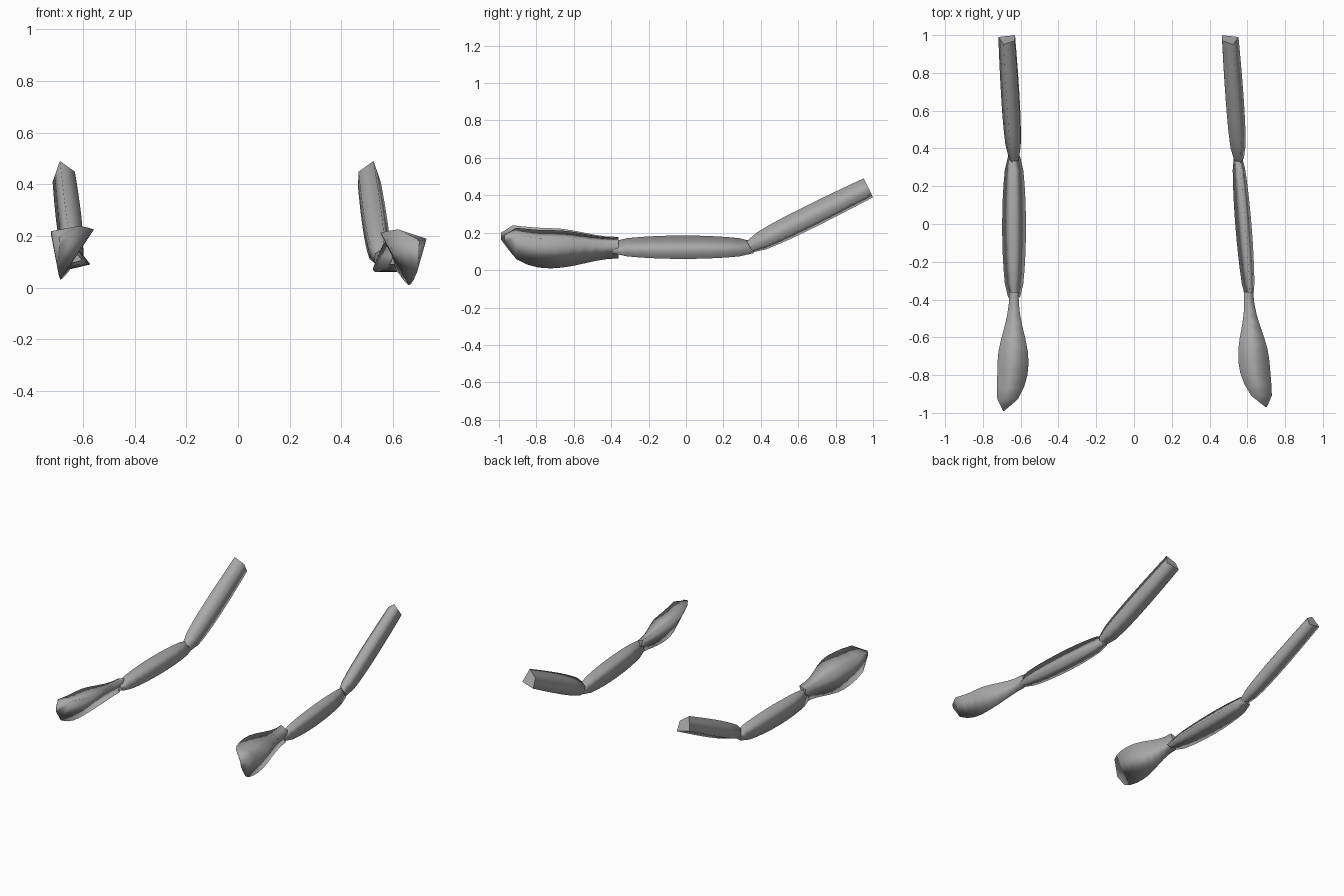
import bpy, bmesh, math
from mathutils import Vector

cube = bpy.data.objects.get("Cube")
if cube:
    bpy.data.objects.remove(cube, do_unlink=True)

grey = bpy.data.materials.new("plain grey")
grey.use_nodes = True
grey.diffuse_color = (0.4, 0.4, 0.4, 1)
grey.node_tree.nodes["Principled BSDF"].inputs["Base Color"].default_value = grey.diffuse_color

STEPS = 10
PEAK = 0.6


def paddle_size(t):
    """Narrow at the joint, swelling to a broad blade, then closing to a point."""
    if t < PEAK:
        width = 0.3 + 0.7 * math.sin(math.pi / 2 * t / PEAK) ** 2.5
    else:
        beyond = (t - PEAK) / (1 - PEAK)
        width = math.sqrt(max(0.001, 1 - beyond * beyond))
    return width, math.sqrt(width)


def middle_size(t):
    """Pinched equally at both joints."""
    size = 0.5 + 0.5 * math.sqrt(abs(math.sin(math.pi * t)))
    return size, size


def rear_size(t):
    """Pinched at the joint, swelling quickly, and left wide at the end."""
    size = 0.6 + 0.5 * math.sin(0.7 * math.pi * math.sqrt(t))
    return size, size


def straight(t):
    return 0


def past_peak(t):
    """Sideways and upward drift that starts where the blade is broadest."""
    return max(0, (t - PEAK) / (1 - PEAK)) ** 2


def loft(name, section, start, end, size, drift=straight, tip=(0, 0, 0), tilt=0):
    """Sweep a section from start to end, scaled by a size rule."""
    start, end, tip = Vector(start), Vector(end), Vector(tip)
    up = Vector((0, -math.sin(tilt), math.cos(tilt)))
    bm = bmesh.new()
    rings = []
    for step in range(STEPS + 1):
        t = step / STEPS
        centre = start.lerp(end, t) + tip * drift(t)
        wide, high = size(t)
        rings.append([bm.verts.new(centre + Vector((u * wide, 0, 0)) + up * v * high)
                      for u, v in section])
    for ring, following in zip(rings, rings[1:]):
        for i in range(len(section)):
            before = i - 1
            face = bm.faces.new((ring[before], ring[i], following[i], following[before]))
            face.smooth = True
    # flat end caps with crisp rims
    for ring in (rings[0], rings[-1]):
        cap = bm.faces.new(ring)
        for edge in cap.edges:
            edge.smooth = False
    bmesh.ops.recalc_face_normals(bm, faces=bm.faces)
    mesh = bpy.data.meshes.new(name)
    bm.to_mesh(mesh)
    bm.free()
    mesh.materials.append(grey)
    obj = bpy.data.objects.new(name, mesh)
    bpy.context.collection.objects.link(obj)


# Front paddles: three-sided blades ending in a point
loft("right_front_paddle", [(-.085, .08), (.08, .105), (-.05, -.09)],
     (-.635, -.36, .12), (-.64, -.99, .12), paddle_size, past_peak, (-.05, 0, .06))
loft("left_front_paddle", [(-.08, .1), (.085, .055), (.03, -.105)],
     (.605, -.36, .12), (.65, -.97, .11), paddle_size, past_peak, (.05, 0, .06))

# Middle segments: triangular, slightly swollen
loft("right_middle_segment", [(-.01, .065), (.063, -.03), (-.063, -.06)],
     (-.635, -.39, .12), (-.635, .36, .12), middle_size)
loft("left_middle_segment", [(.01, .065), (.043, -.06), (-.043, -.06)],
     (.61, -.39, .12), (.55, .36, .12), middle_size)

# Rear segments: four-sided, bent upward, cut square at the far end
slope = math.radians(26)
right_section = [(-.015, .056), (.043, .01), (.045, -.056), (-.043, -.034)]
left_section = [(-u, v) for u, v in right_section]
loft("right_rear_segment", right_section,
     (-.637, .34, .125), (-.675, .975, .44), rear_size, tilt=slope)
loft("left_rear_segment", left_section,
     (.556, .34, .125), (.51, .975, .44), rear_size, tilt=slope)
